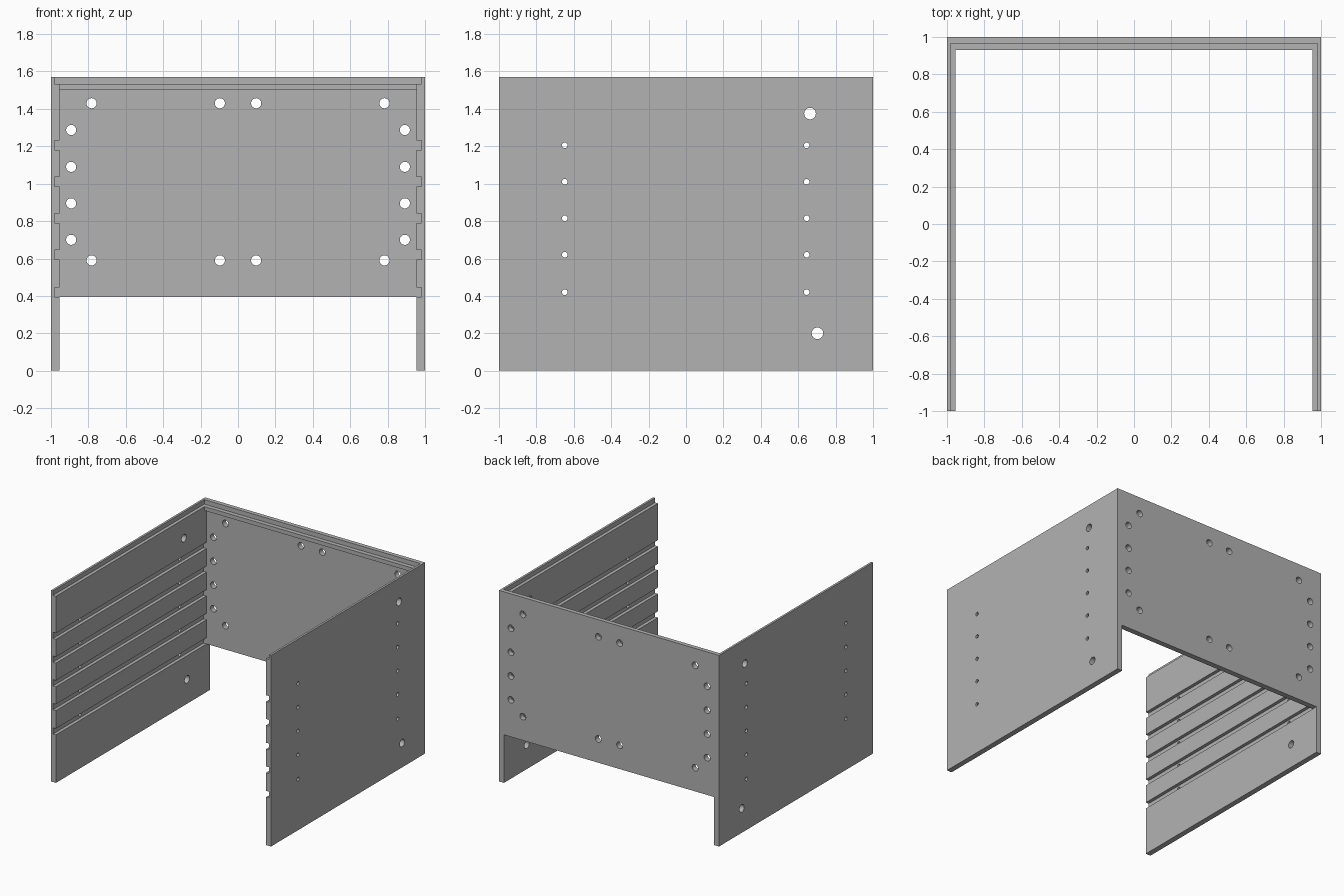
import bpy, bmesh, math
from mathutils import Matrix, Vector

if "Cube" in bpy.data.objects:
    bpy.data.objects.remove(bpy.data.objects["Cube"], do_unlink=True)

grey = bpy.data.materials.new("plain grey")
grey.use_nodes = True
grey.diffuse_color = (0.448, 0.448, 0.448, 1)
grey.node_tree.nodes["Principled BSDF"].inputs["Base Color"].default_value = grey.diffuse_color

HEIGHT, INNER, GROOVE = 1.57, 0.955, 0.982
PANEL_Y, STEP_Y, LEDGE_Y = 0.955, 0.965, 0.93
PANEL_Z, STEP_Z, LEDGE_Z = 0.395, 1.533, 1.5
SLOTS = [0.42, 0.62, 0.815, 1.01, 1.205]


def add_box(bm, low, high):
    low, high = Vector(low), Vector(high)
    size = high - low
    bmesh.ops.create_cube(bm, size=1, matrix=Matrix.Translation((low + high) / 2) @ Matrix.Diagonal((*size, 1)))


def add_hole(bm, centre, radius, axis):
    turn = Matrix.Rotation(math.pi / 2, 4, 'Y' if axis == 'X' else 'X')
    bmesh.ops.create_cone(bm, cap_ends=True, segments=32, radius1=radius, radius2=radius,
                          depth=0.3, matrix=Matrix.Translation(centre) @ turn)


def make(name, bm):
    bmesh.ops.recalc_face_normals(bm, faces=bm.faces)
    mesh = bpy.data.meshes.new(name)
    bm.to_mesh(mesh)
    bm.free()
    mesh.materials.append(grey)
    obj = bpy.data.objects.new(name, mesh)
    bpy.context.collection.objects.link(obj)
    return obj


def select(obj):
    bpy.ops.object.select_all(action='DESELECT')
    obj.select_set(True)
    bpy.context.view_layer.objects.active = obj


def cut(obj, bm):
    cutter = make("cutter", bm)
    cutter.hide_render = True
    select(obj)
    mod = obj.modifiers.new("cut", 'BOOLEAN')
    mod.operation, mod.solver, mod.object = 'DIFFERENCE', 'EXACT', cutter
    bpy.ops.object.modifier_apply(modifier=mod.name)
    bpy.data.objects.remove(cutter, do_unlink=True)


def finish(obj):
    select(obj)
    bpy.ops.object.shade_smooth_by_angle(angle=math.radians(30))


# Side walls with shelf grooves, lid rabbet and bolt holes
for name, side in (("left_wall", 1), ("right_wall", -1)):
    def span(a, b):
        return sorted((side * a, side * b))

    bm = bmesh.new()
    x0, x1 = span(INNER, 1)
    add_box(bm, (x0, -1, 0), (x1, 1, HEIGHT))
    wall = make(name, bm)

    bm = bmesh.new()
    x0, x1 = span(INNER - 0.1, GROOVE)
    for z in SLOTS:
        add_box(bm, (x0, -1.1, z - 0.026), (x1, PANEL_Y, z + 0.026))
    add_box(bm, (x0, -1.1, STEP_Z), (x1, STEP_Y, HEIGHT + 0.1))
    cut(wall, bm)

    bm = bmesh.new()
    for z in SLOTS:
        for y in (-0.648, 0.645):
            add_hole(bm, (side, y, z), 0.015, 'X')
    for y, z in ((0.663, 1.375), (0.703, 0.2)):
        add_hole(bm, (side, y, z), 0.031, 'X')
    cut(wall, bm)
    finish(wall)

# Back panel with stepped upper ledge, extruded across the width
profile = [(1, PANEL_Z), (1, HEIGHT), (STEP_Y, HEIGHT), (STEP_Y, STEP_Z), (LEDGE_Y, STEP_Z),
           (LEDGE_Y, LEDGE_Z), (PANEL_Y, LEDGE_Z), (PANEL_Y, PANEL_Z)]
bm = bmesh.new()
face = bm.faces.new([bm.verts.new((-INNER, y, z)) for y, z in profile])
result = bmesh.ops.extrude_face_region(bm, geom=[face])
moved = [v for v in result["geom"] if isinstance(v, bmesh.types.BMVert)]
bmesh.ops.translate(bm, verts=moved, vec=(2 * INNER, 0, 0))
panel = make("back_panel", bm)

# Mirrored bolt holes through the back panel
bm = bmesh.new()
spots = [(x, z) for x in (0.783, 0.097) for z in (0.59, 1.43)]
spots += [(0.892, z) for z in (0.7, 0.895, 1.09, 1.287)]
for x, z in spots:
    for side in (1, -1):
        add_hole(bm, (side * x, 1, z), 0.027, 'Y')
cut(panel, bm)
finish(panel)
